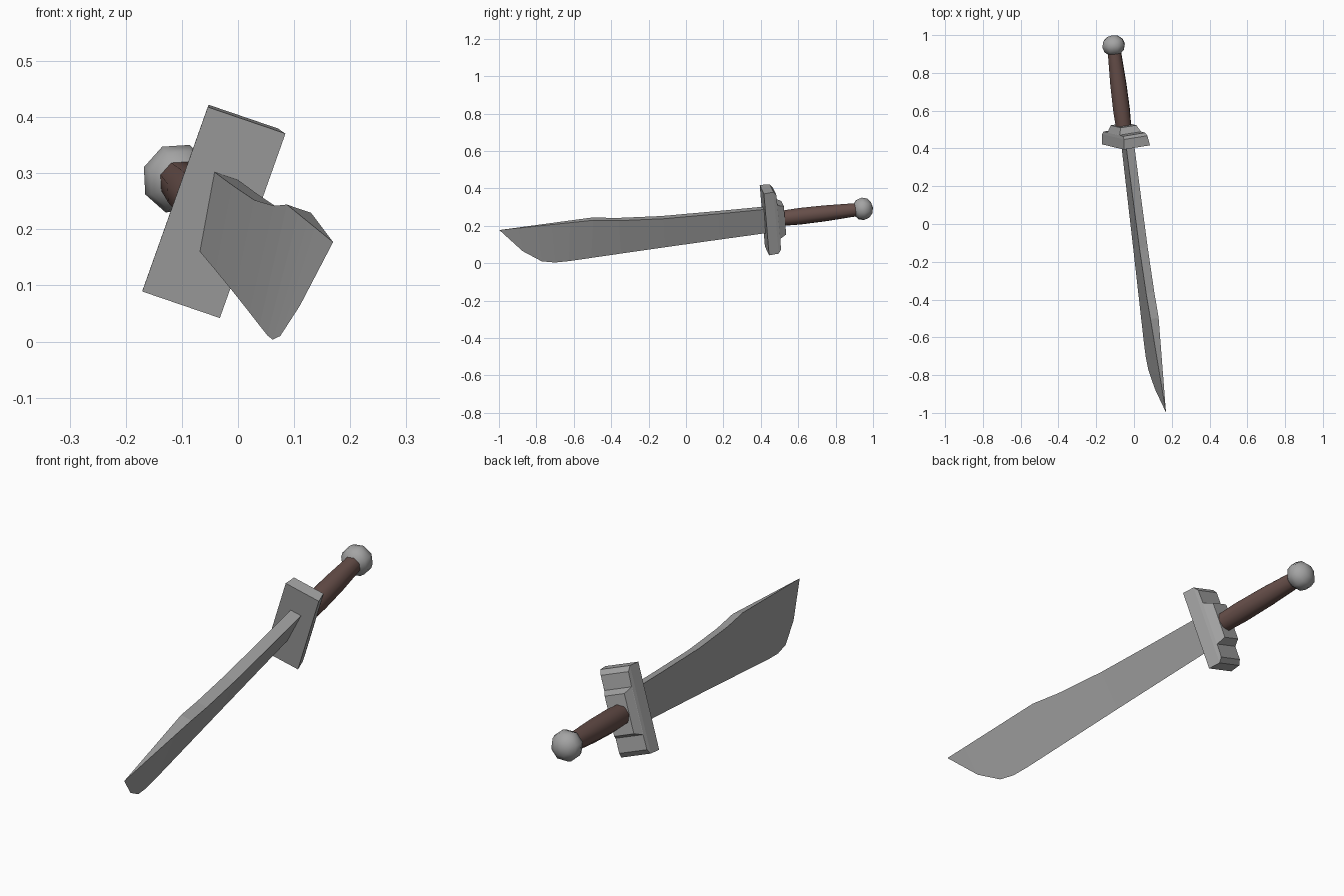
import bpy, bmesh, math
from mathutils import Matrix, Vector

if "Cube" in bpy.data.objects:
    bpy.data.objects.remove(bpy.data.objects["Cube"])

# Local frame: x = thickness, y = blade width, z = from tip towards pommel
w = Vector((0.334, -0.08, 0.939)).normalized()
t = Vector((-0.934, -0.152, 0.320))
t = (t - w * t.dot(w)).normalized()
a = t.cross(w)
POSE = Matrix((t, w, a)).transposed().to_4x4()
POSE.translation = t * 0.05


def material(name, rgb):
    m = bpy.data.materials.new(name)
    m.diffuse_color = (*rgb, 1)
    m.use_nodes = True
    m.node_tree.nodes["Principled BSDF"].inputs["Base Color"].default_value = m.diffuse_color
    return m


STEEL = material("steel grey", (0.37, 0.37, 0.37))
LEATHER = material("brown leather", (0.135, 0.078, 0.068))


def finish(bm, name, mat, smooth=None):
    bmesh.ops.remove_doubles(bm, verts=bm.verts, dist=1e-5)
    bmesh.ops.recalc_face_normals(bm, faces=bm.faces)
    bm.transform(POSE)
    me = bpy.data.meshes.new(name)
    bm.to_mesh(me)
    bm.free()
    me.materials.append(mat)
    ob = bpy.data.objects.new(name, me)
    bpy.context.collection.objects.link(ob)
    if smooth:
        bpy.ops.object.select_all(action='DESELECT')
        bpy.context.view_layer.objects.active = ob
        ob.select_set(True)
        bpy.ops.object.shade_smooth_by_angle(angle=math.radians(smooth))
    return ob


def loft(bm, rings):
    """Skin a list of equal-length point rings and cap the ends."""
    vs = [[bm.verts.new(p) for p in r] for r in rings]
    n = len(vs[0])
    for r0, r1 in zip(vs, vs[1:]):
        for i in range(n):
            j = (i + 1) % n
            bm.faces.new((r0[i], r0[j], r1[j], r1[i]))
    bm.faces.new(vs[0])
    bm.faces.new(vs[-1])


# Blade: wedge section, thick spine and sharp edge, merging at the tip (z, y)
spine = [(0.47, 0.236), (0.2, 0.245), (-0.1, 0.257), (-0.338, 0.278), (-0.475, 0.2986),
         (-0.6, 0.2997), (-0.7, 0.3005), (-0.78, 0.3012), (-0.88, 0.302)]
edge = [(0.47, 0.094), (0.2, 0.091), (-0.1, 0.087), (-0.338, 0.083), (-0.5, 0.080),
        (-0.621, 0.078), (-0.697, 0.080), (-0.767, 0.096), (-0.865, 0.167)]
TIP = (0, 0.303, -0.981)
bm = bmesh.new()
rings = []
for (sz, sy), (ez, ey) in zip(spine, edge):
    h = 0.023 * min(1, (sz + 0.981) / 0.506)
    rings.append([(-h, sy, sz), (h, sy, sz), (0, ey, ez)])
loft(bm, rings)
bm.faces.ensure_lookup_table()
end = bm.faces[-1]
bmesh.ops.poke(bm, faces=[end])
bm.verts.ensure_lookup_table()
bm.verts[-1].co = TIP
finish(bm, "blade", STEEL)

# Guard: stepped profile that narrows towards the grip (z, half length, half width)
steps = [(0.447, 0.175, 0.074), (0.500, 0.175, 0.066), (0.515, 0.155, 0.062),
         (0.516, 0.095, 0.061), (0.552, 0.080, 0.044)]
bm = bmesh.new()
loft(bm, [[(-h, 0.168 - l, z), (h, 0.168 - l, z), (h, 0.168 + l, z), (-h, 0.168 + l, z)]
          for z, l, h in steps])
finish(bm, "guard", STEEL)

# Grip: eight-sided, slightly swollen (z, radius)
bm = bmesh.new()
loft(bm, [[(r * math.cos(k * math.pi / 4), 0.166 - 0.005 * (z - 0.54) / 0.4 + r * math.sin(k * math.pi / 4), z)
           for k in range(8)]
          for z, r in [(0.54, 0.043), (0.64, 0.047), (0.78, 0.045), (0.95, 0.037)]])
finish(bm, "grip", LEATHER, 60)

# Pommel: low-poly ball
bm = bmesh.new()
bmesh.ops.create_uvsphere(bm, u_segments=8, v_segments=6, radius=1,
                          matrix=Matrix.Translation((0, 0.161, 0.98)) @ Matrix.Diagonal((0.064, 0.064, 0.055, 1)))
finish(bm, "pommel", STEEL, 60)
